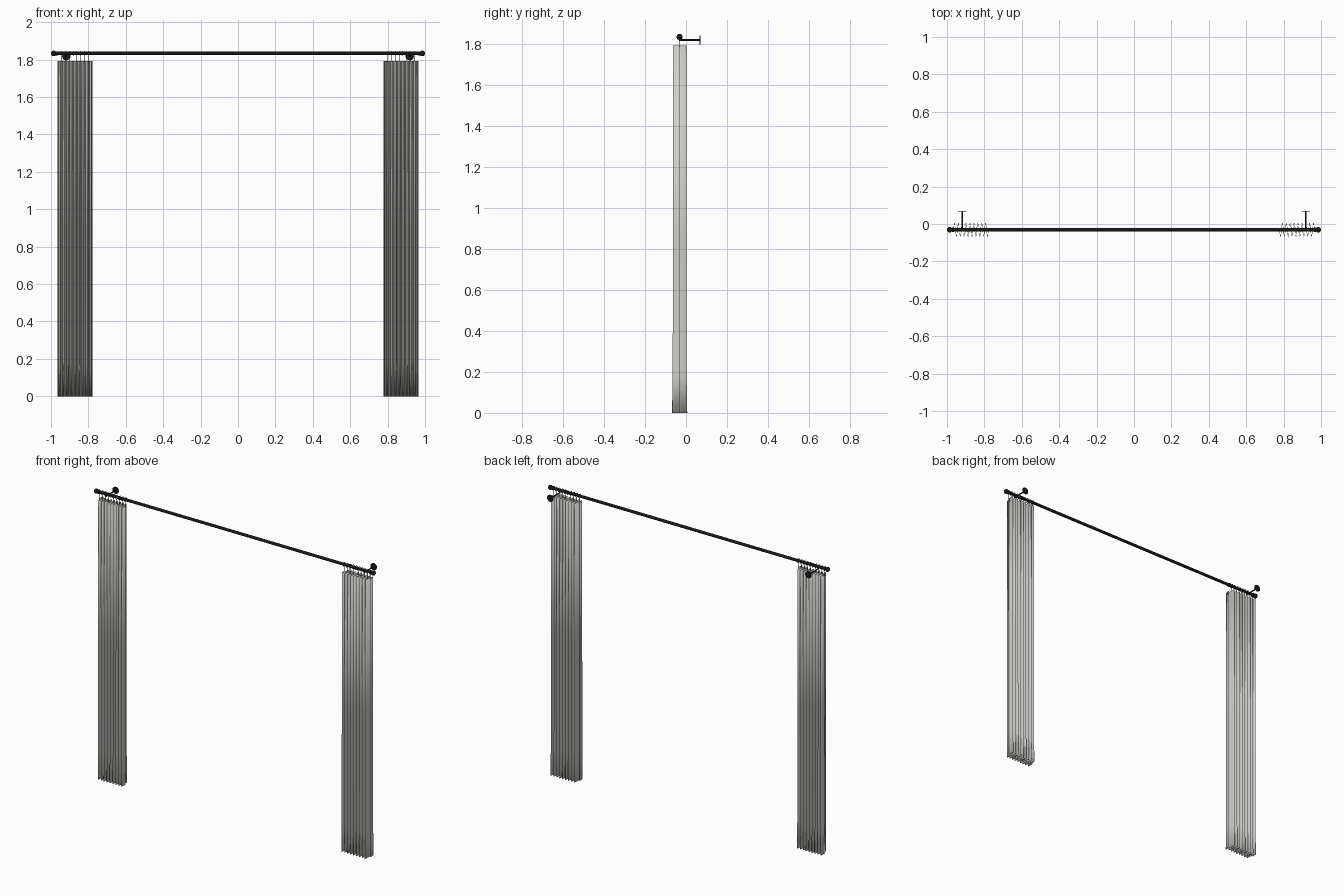
import bpy, bmesh, math
from mathutils import Vector, Matrix

if "Cube" in bpy.data.objects:
    bpy.data.objects.remove(bpy.data.objects["Cube"])

ROD_Y, ROD_Z = -0.031, 1.833
X0, X1, WAVES = 0.965, 0.778, 9       # outer and inner curtain edge, fold count


def material(name, rgb):
    m = bpy.data.materials.new(name)
    m.diffuse_color = (*rgb, 1)
    m.use_nodes = True
    m.node_tree.nodes["Principled BSDF"].inputs["Base Color"].default_value = m.diffuse_color
    return m


black = material("black metal", (0.010, 0.010, 0.010))
grey = material("light grey fabric", (0.62, 0.62, 0.58))


def finish(name, bm, mat, smooth=True):
    bmesh.ops.recalc_face_normals(bm, faces=bm.faces)
    me = bpy.data.meshes.new(name)
    bm.to_mesh(me)
    bm.free()
    me.materials.append(mat)
    ob = bpy.data.objects.new(name, me)
    bpy.context.collection.objects.link(ob)
    if smooth:
        bpy.ops.object.select_all(action='DESELECT')
        ob.select_set(True)
        bpy.context.view_layer.objects.active = ob
        bpy.ops.object.shade_smooth_by_angle(angle=math.radians(40))
    return ob


def rod(bm, a, b, r, sides=16):
    a, b = Vector(a), Vector(b)
    d = b - a
    rot = d.to_track_quat('Z', 'Y').to_matrix().to_4x4()
    bmesh.ops.create_cone(bm, cap_ends=True, segments=sides, radius1=r, radius2=r,
                          depth=d.length, matrix=Matrix.Translation((a + b) / 2) @ rot)


def ball(bm, c, r):
    bmesh.ops.create_uvsphere(bm, u_segments=20, v_segments=12, radius=r,
                              matrix=Matrix.Translation(c))


def ring(bm, c, big, small, n=20, k=6):
    # torus around the x axis
    g = [[bm.verts.new((c[0] + small * math.sin(b),
                        c[1] + (big + small * math.cos(b)) * math.cos(a),
                        c[2] + (big + small * math.cos(b)) * math.sin(a)))
          for b in [2 * math.pi * j / k for j in range(k)]]
         for a in [2 * math.pi * i / n for i in range(n)]]
    for i in range(n):
        for j in range(k):
            bm.faces.new((g[i][j], g[(i + 1) % n][j],
                          g[(i + 1) % n][(j + 1) % k], g[i][(j + 1) % k]))


# curtain pole
bm = bmesh.new()
rod(bm, (-0.98, ROD_Y, ROD_Z), (0.98, ROD_Y, ROD_Z), 0.009, 24)
finish("curtain_pole", bm, black)

for s, side in ((-1, "left"), (1, "right")):
    # ball end of the pole
    bm = bmesh.new()
    ball(bm, (s * 0.985, ROD_Y, ROD_Z), 0.015)
    rod(bm, (s * 0.962, ROD_Y, ROD_Z), (s * 0.972, ROD_Y, ROD_Z), 0.011)
    finish(side + "_finial", bm, black)

    # wall bracket: arm under the pole, cradle and round plate
    bm = bmesh.new()
    x, z = s * 0.918, 1.818
    rod(bm, (x, ROD_Y, z), (x, 0.068, z), 0.004)
    rod(bm, (x, ROD_Y, z - 0.004), (x, ROD_Y, ROD_Z), 0.004)
    rod(bm, (x, 0.066, z), (x, 0.070, z), 0.022, 28)
    finish(side + "_wall_bracket", bm, black)

    # rings with small hooks down to the fabric
    bm = bmesh.new()
    for i in range(WAVES + 1):
        x = s * (X0 + (X1 - X0) * i / WAVES)
        ring(bm, (x, ROD_Y, ROD_Z), 0.0125, 0.0014)
        rod(bm, (x, ROD_Y, 1.785), (x, ROD_Y, 1.821), 0.0012, 6)
    finish(side + "_curtain_rings", bm, black)

    # pleated curtain, folds widen slightly at the hem
    bm = bmesh.new()
    n = WAVES * 16
    rows = []
    for z, amp in ((1.792, 0.0325), (0.9, 0.0325), (0.18, 0.033), (0.0, 0.0365)):
        rows.append([bm.verts.new((s * (X0 + (X1 - X0) * i / n),
                                   ROD_Y + amp * math.sin(2 * math.pi * WAVES * i / n), z))
                     for i in range(n + 1)])
    for a, b in zip(rows, rows[1:]):
        for i in range(n):
            bm.faces.new((a[i], a[i + 1], b[i + 1], b[i]))
    ob = finish(side + "_curtain", bm, grey)
    mod = ob.modifiers.new("cloth thickness", 'SOLIDIFY')
    mod.thickness = 0.0015
    mod.offset = 0
